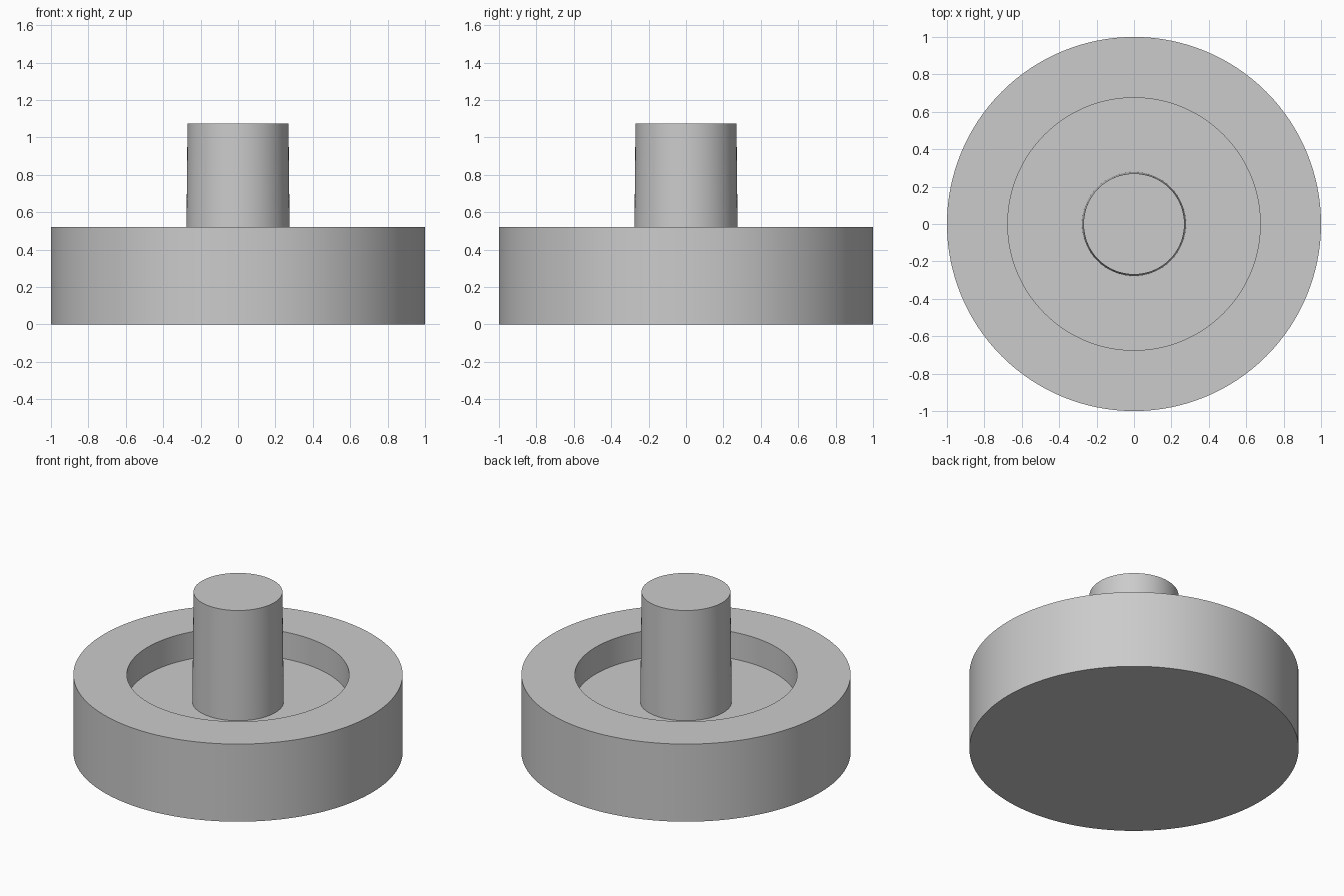
import bpy, bmesh, math

cube = bpy.data.objects.get("Cube")
if cube:
    bpy.data.objects.remove(cube, do_unlink=True)

SEGMENTS = 128
BASE_H, RIM_R, FLOOR_Z = 0.52, 0.675, 0.34

grey = bpy.data.materials.new("plain_grey")
grey.use_nodes = True
grey.diffuse_color = (0.6, 0.6, 0.6, 1)
grey.node_tree.nodes["Principled BSDF"].inputs["Base Color"].default_value = (0.6, 0.6, 0.6, 1)


def lathe(name, profile):
    """Spin a (radius, z) profile, which starts and ends on the axis, around z."""
    bm = bmesh.new()
    verts = [bm.verts.new((r, 0, z)) for r, z in profile]
    edges = [bm.edges.new(pair) for pair in zip(verts, verts[1:])]
    bmesh.ops.spin(bm, geom=verts + edges, cent=(0, 0, 0), axis=(0, 0, 1),
                   angle=math.tau, steps=SEGMENTS, use_duplicate=False)
    bmesh.ops.remove_doubles(bm, verts=bm.verts, dist=1e-4)
    bmesh.ops.recalc_face_normals(bm, faces=bm.faces)
    mesh = bpy.data.meshes.new(name)
    bm.to_mesh(mesh)
    bm.free()
    mesh.materials.append(grey)
    obj = bpy.data.objects.new(name, mesh)
    bpy.context.collection.objects.link(obj)
    bpy.ops.object.select_all(action="DESELECT")
    obj.select_set(True)
    bpy.context.view_layer.objects.active = obj
    bpy.ops.object.shade_smooth_by_angle(angle=math.radians(30))
    return obj


# Round base with a recessed floor inside a thick rim
lathe("recessed_base", [(0, 0), (1, 0), (1, BASE_H), (RIM_R, BASE_H),
                        (RIM_R, FLOOR_Z), (0, FLOOR_Z)])

# Slightly tapered centre post, sunk a little into the floor
lathe("centre_post", [(0, FLOOR_Z - 0.02), (0.278, FLOOR_Z - 0.02),
                      (0.27, 1.075), (0, 1.075)])
